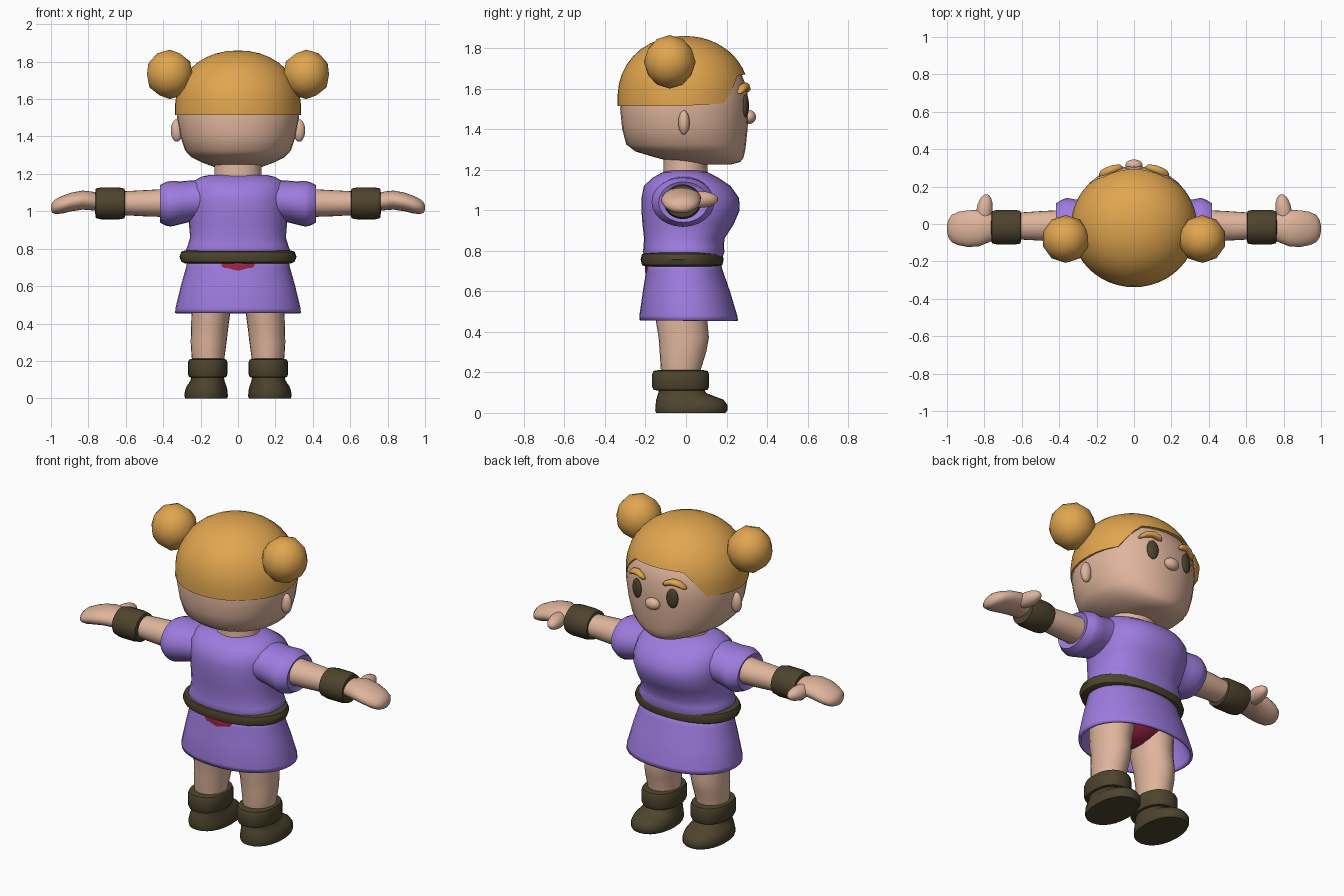
import bpy, bmesh, math
from mathutils import Vector, Matrix

def material(name, rgb):
    m = bpy.data.materials.new(name)
    m.diffuse_color = (*rgb, 1)
    return m

SKIN = material("skin", (0.74, 0.46, 0.335))
PURPLE = material("purple cloth", (0.34, 0.20, 0.74))
LEATHER = material("dark leather", (0.076, 0.058, 0.027))
HAIR = material("golden hair", (0.75, 0.38, 0.078))
RED = material("red cloth", (0.36, 0.02, 0.065))

def finish(name, bm, mat, mirror=False, angle=40, solid=0):
    bmesh.ops.recalc_face_normals(bm, faces=bm.faces)
    me = bpy.data.meshes.new(name)
    bm.to_mesh(me)
    bm.free()
    me.materials.append(mat)
    me.polygons.foreach_set("use_smooth", [True] * len(me.polygons))
    me.set_sharp_from_angle(angle=math.radians(angle))
    ob = bpy.data.objects.new(name, me)
    bpy.context.collection.objects.link(ob)
    if solid:
        ob.modifiers.new("Solidify", 'SOLIDIFY').thickness = solid
    if mirror:
        ob.modifiers.new("Mirror", 'MIRROR').use_clip = False
    return ob

def bridge(bm, loops):
    for a, b in zip(loops, loops[1:]):
        n = len(a)
        for i in range(n):
            bm.faces.new((a[i], a[(i + 1) % n], b[(i + 1) % n], b[i]))

def loft(name, rings, mat, axis='z', n=24, power=2, caps=True, **kw):
    """rings: (height, low_y, high_y, centre, radius); the last pair is x (axis z) or z (axis x)."""
    bm = bmesh.new()
    loops = []
    for h, lo, hi, c, r in rings:
        loop = []
        for i in range(n):
            a = 2 * math.pi * i / n
            u = math.copysign(abs(math.cos(a)) ** (2 / power), math.cos(a)) * r + c
            v = math.copysign(abs(math.sin(a)) ** (2 / power), math.sin(a)) * (hi - lo) / 2 + (lo + hi) / 2
            loop.append(bm.verts.new((u, v, h) if axis == 'z' else (h, v, u)))
        loops.append(loop)
    bridge(bm, loops)
    if caps:
        bm.faces.new(loops[0])
        bm.faces.new(loops[-1])
    return finish(name, bm, mat, **kw)

def ball(name, centre, radii, mat, turn=0, ico=False, **kw):
    bm = bmesh.new()
    if ico:
        bmesh.ops.create_icosphere(bm, subdivisions=2, radius=1)
    else:
        bmesh.ops.create_uvsphere(bm, u_segments=20, v_segments=12, radius=1)
    bm.transform(Matrix.Translation(centre) @ Matrix.Rotation(turn, 4, 'Z') @ Matrix.Diagonal((*radii, 1)))
    return finish(name, bm, mat, angle=60, **kw)

# Head and neck
loft("head", [(1.225, 0.03, 0.22, 0, 0.07), (1.238, -0.06, 0.268, 0, 0.13), (1.26, -0.15, 0.284, 0, 0.19),
              (1.29, -0.25, 0.291, 0, 0.25), (1.325, -0.295, 0.296, 0, 0.283), (1.4, -0.315, 0.304, 0, 0.308),
              (1.5, -0.325, 0.309, 0, 0.326), (1.6, -0.31, 0.302, 0, 0.315), (1.7, -0.25, 0.262, 0, 0.26),
              (1.77, -0.15, 0.15, 0, 0.15)], SKIN, n=32, power=2.15)
loft("neck", [(1.12, -0.12, 0.12, 0, 0.14), (1.2, -0.11, 0.105, 0, 0.125), (1.3, -0.11, 0.11, 0, 0.125)], SKIN)

# Hair cap: a dome whose lower edge rises over the forehead
def hair():
    bm = bmesh.new()
    n, rows, top = 48, 10, 1.86
    loops = [[] for _ in range(rows + 2)]
    for i in range(n):
        a = 2 * math.pi * i / n
        c, s = math.cos(a), math.sin(a)
        t = min(max((s - 0.62) / 0.24, 0), 1)
        edge = 1.515 + 0.02 * max(s, 0) + 0.115 * t + 0.02 * max(s, 0) * t
        for k in range(rows + 2):
            f = max(k - 1, 0) / rows
            z = edge + (top - edge) * math.sin(f * math.pi / 2)
            q = min(max((z - 1.55) / 0.31, 0), 1)
            r = max(1 - q ** 2.15, 0) ** (1 / 2.1)
            if k == 0:
                r -= 0.12
            loops[k].append(bm.verts.new((0.337 * r * c, 0.326 * r * s - 0.012, z)))
    bridge(bm, loops)
    bmesh.ops.remove_doubles(bm, verts=bm.verts, dist=0.0005)
    finish("hair_cap", bm, HAIR, angle=50)
hair()
ball("hair_bun", (0.365, -0.08, 1.732), (0.128, 0.128, 0.132), HAIR, ico=True, mirror=True)

# Face
ball("ear", (0.327, -0.01, 1.432), (0.032, 0.028, 0.06), SKIN, mirror=True)
ball("nose", (0, 0.314, 1.46), (0.046, 0.031, 0.034), SKIN)
ball("eye", (0.117, 0.295, 1.515), (0.034, 0.014, 0.057), LEATHER, turn=-0.25, mirror=True)
loft("eyebrow", [(0.06, 0.293, 0.306, 1.59, 0.006), (0.075, 0.285, 0.319, 1.598, 0.016),
                 (0.115, 0.27, 0.315, 1.612, 0.018), (0.155, 0.255, 0.3, 1.602, 0.017),
                 (0.178, 0.25, 0.285, 1.587, 0.012), (0.186, 0.255, 0.272, 1.58, 0.005)],
     HAIR, axis='x', n=12, mirror=True)

# Shirt and sleeves
loft("shirt", [(0.75, -0.2, 0.175, 0, 0.265), (0.795, -0.212, 0.19, 0, 0.278), (0.82, -0.21, 0.187, 0, 0.268),
               (0.86, -0.207, 0.19, 0, 0.256), (0.93, -0.215, 0.235, 0, 0.262), (1.0, -0.22, 0.265, 0, 0.27),
               (1.06, -0.22, 0.262, 0, 0.27), (1.12, -0.208, 0.22, 0, 0.262), (1.16, -0.165, 0.16, 0, 0.24),
               (1.185, -0.12, 0.11, 0, 0.195), (1.195, -0.09, 0.08, 0, 0.15)], PURPLE, n=32, power=2.3)
loft("sleeve", [(0.15, -0.15, 0.13, 1.06, 0.11), (0.25, -0.155, 0.13, 1.055, 0.11), (0.31, -0.16, 0.13, 1.045, 0.115),
                (0.36, -0.17, 0.14, 1.04, 0.122), (0.385, -0.16, 0.13, 1.04, 0.117), (0.418, -0.135, 0.11, 1.04, 0.1),
                (0.405, -0.1, 0.08, 1.045, 0.078)], PURPLE, axis='x', mirror=True)

# Belt, skirt and shorts
loft("belt", [(0.722, -0.2, 0.165, 0, 0.285), (0.73, -0.217, 0.18, 0, 0.303), (0.757, -0.224, 0.186, 0, 0.313),
              (0.783, -0.217, 0.18, 0, 0.303), (0.791, -0.2, 0.165, 0, 0.285)], LEATHER, n=32, power=2.2)
loft("skirt", [(0.455, -0.228, 0.257, 0, 0.336), (0.48, -0.23, 0.253, 0, 0.335), (0.6, -0.213, 0.217, 0, 0.306),
               (0.7, -0.197, 0.182, 0, 0.278), (0.76, -0.19, 0.165, 0, 0.265)],
     PURPLE, n=32, power=2.15, caps=False, solid=0.015)
ball("shorts", (0, -0.015, 0.71), (0.235, 0.188, 0.225), RED)

# Arms, wrist cuffs and hands
loft("arm", [(0.36, -0.098, 0.075, 1.045, 0.076), (0.48, -0.09, 0.07, 1.043, 0.071),
             (0.63, -0.082, 0.06, 1.043, 0.063), (0.75, -0.08, 0.05, 1.05, 0.052)], SKIN, axis='x', mirror=True)
loft("wrist_cuff", [(0.603, -0.09, 0.055, 1.042, 0.065), (0.608, -0.105, 0.07, 1.042, 0.08),
                    (0.64, -0.11, 0.076, 1.042, 0.086), (0.73, -0.11, 0.076, 1.042, 0.086),
                    (0.76, -0.103, 0.068, 1.043, 0.079), (0.764, -0.08, 0.045, 1.045, 0.055)],
     LEATHER, axis='x', mirror=True)
loft("hand", [(0.73, -0.08, 0.05, 1.045, 0.045), (0.78, -0.1, 0.065, 1.055, 0.05), (0.83, -0.12, 0.075, 1.06, 0.051),
              (0.89, -0.123, 0.073, 1.05, 0.05), (0.94, -0.113, 0.065, 1.035, 0.047),
              (0.975, -0.097, 0.048, 1.025, 0.04), (0.993, -0.07, 0.02, 1.02, 0.028),
              (1.0, -0.04, -0.01, 1.018, 0.012)], SKIN, axis='x', mirror=True, angle=60)
ball("thumb", (0.8, 0.07, 1.053), (0.043, 0.09, 0.041), SKIN, turn=0.15, mirror=True)

# Legs and boots
loft("leg", [(0.12, -0.11, 0.07, 0.155, 0.08), (0.22, -0.125, 0.075, 0.16, 0.088), (0.3, -0.13, 0.1, 0.157, 0.096),
             (0.37, -0.135, 0.113, 0.152, 0.099), (0.46, -0.15, 0.105, 0.145, 0.104),
             (0.62, -0.16, 0.12, 0.13, 0.12)], SKIN, mirror=True)
loft("boot_cuff", [(0.11, -0.14, 0.085, 0.162, 0.085), (0.114, -0.16, 0.107, 0.162, 0.1), (0.13, -0.167, 0.114, 0.162, 0.106),
                   (0.19, -0.167, 0.114, 0.162, 0.106), (0.207, -0.16, 0.107, 0.162, 0.1),
                   (0.212, -0.13, 0.08, 0.162, 0.08)], LEATHER, power=2.3, mirror=True)
loft("boot", [(0, -0.148, 0.195, 0.17, 0.112), (0.012, -0.152, 0.204, 0.17, 0.116), (0.04, -0.15, 0.204, 0.17, 0.114),
              (0.065, -0.147, 0.185, 0.168, 0.106), (0.082, -0.142, 0.14, 0.165, 0.097), (0.098, -0.137, 0.1, 0.163, 0.09),
              (0.13, -0.135, 0.08, 0.162, 0.085)], LEATHER, mirror=True, power=2.2)
